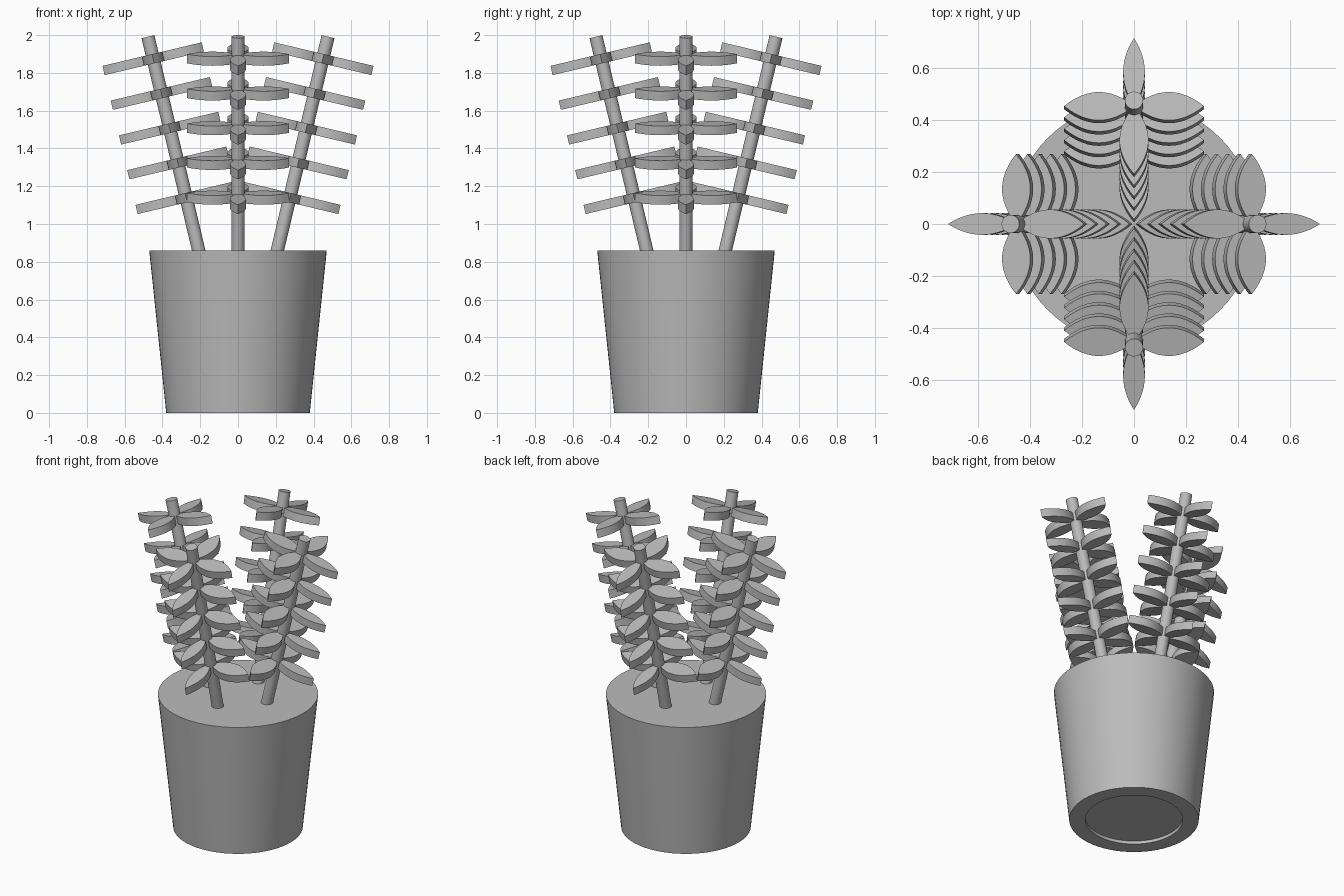
import bpy, bmesh, math
from mathutils import Matrix, Vector

if "Cube" in bpy.data.objects:
    bpy.data.objects.remove(bpy.data.objects["Cube"])

grey = bpy.data.materials.new("plain grey")
grey.diffuse_color = (0.5, 0.5, 0.5, 1)
grey.use_nodes = True
grey.node_tree.nodes["Principled BSDF"].inputs["Base Color"].default_value = grey.diffuse_color


def finish(bm, name):
    bmesh.ops.recalc_face_normals(bm, faces=bm.faces)
    me = bpy.data.meshes.new(name)
    bm.to_mesh(me)
    bm.free()
    me.materials.append(grey)
    ob = bpy.data.objects.new(name, me)
    bpy.context.collection.objects.link(ob)
    bpy.ops.object.select_all(action='DESELECT')
    bpy.context.view_layer.objects.active = ob
    ob.select_set(True)
    bpy.ops.object.shade_smooth_by_angle(angle=math.radians(30))
    return ob


# Tapered pot, filled flush at the top, with a shallow recess underneath
def make_pot(sides=64):
    bm = bmesh.new()
    rings = []
    for r, z in [(0.286, 0.02), (0.286, 0), (0.38, 0), (0.47, 0.86)]:
        rings.append([bm.verts.new((r * math.cos(a), r * math.sin(a), z))
                      for a in (2 * math.pi * i / sides for i in range(sides))])
    for lo, hi in zip(rings, rings[1:]):
        for i in range(sides):
            j = (i + 1) % sides
            bm.faces.new((lo[i], lo[j], hi[j], hi[i]))
    bm.faces.new(rings[0])
    bm.faces.new(rings[-1])
    return finish(bm, "pot")


# Pointed lens-shaped leaf slab running along the local +x axis
def add_leaf(bm, matrix, half_width, length=0.27, thick=0.05, n=12):
    outline = [(length * i / n, half_width * 4 * (i / n) * (1 - i / n)) for i in range(n + 1)]
    outline += [(x, -y) for x, y in outline[-2:0:-1]]
    top = [bm.verts.new(matrix @ Vector((x, y, thick / 2))) for x, y in outline]
    bot = [bm.verts.new(matrix @ Vector((x, y, -thick / 2))) for x, y in outline]
    bm.faces.new(top)
    bm.faces.new(bot[::-1])
    for i in range(len(top)):
        j = (i + 1) % len(top)
        bm.faces.new((top[i], bot[i], bot[j], top[j]))


make_pot()

# Four outward-leaning stems, each with five whorls of four leaves
TILT = math.radians(13.35)
STEM_TOP, STEM_LOW = 0.12, -1.09          # along the stem from the top whorl
for k, side in enumerate(("right", "back", "left", "front")):
    frame = (Matrix.Rotation(k * math.pi / 2, 4, 'Z')
             @ Matrix.Translation((0.449, 0, 1.875))
             @ Matrix.Rotation(TILT, 4, 'Y'))
    bm = bmesh.new()
    bmesh.ops.create_cone(
        bm, cap_ends=True, segments=32, radius1=0.035, radius2=0.035,
        depth=STEM_TOP - STEM_LOW,
        matrix=frame @ Matrix.Translation((0, 0, (STEM_TOP + STEM_LOW) / 2)))
    finish(bm, side + "_stem")

    bm = bmesh.new()
    for w in range(5):
        for q in range(4):
            m = (frame @ Matrix.Translation((0, 0, -0.189 * w))
                 @ Matrix.Rotation(q * math.pi / 2, 4, 'Z'))
            add_leaf(bm, m, 0.042 if q == 0 else 0.056)   # outer leaf is slimmer
    finish(bm, side + "_leaves")
